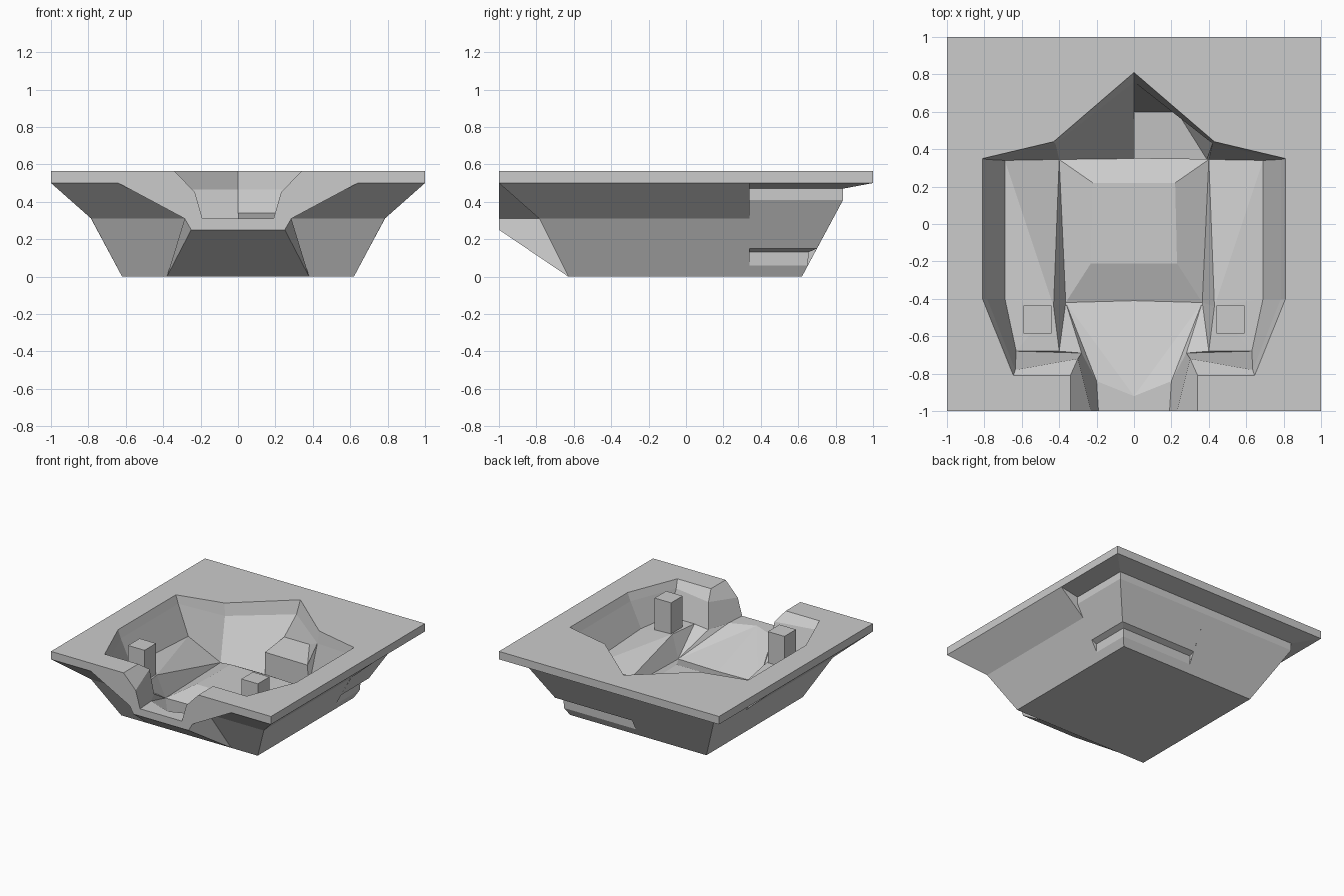
import bpy, bmesh

if "Cube" in bpy.data.objects:
    bpy.data.objects.remove(bpy.data.objects["Cube"])

def shell(name, pts, faces, up, sides=(-1, 1)):
    """Open surface given for the right half and built on the listed sides; up = facing in z."""
    bm = bmesh.new()
    for s in sides:
        v = {k: bm.verts.new((x * s, y, z)) for k, (x, y, z) in pts.items()}
        for f in faces:
            bm.faces.new([v[k] for k in f.split()])
    bmesh.ops.remove_doubles(bm, verts=bm.verts[:], dist=1e-4)
    bmesh.ops.delete(bm, geom=[v for v in bm.verts if not v.link_faces], context='VERTS')
    bmesh.ops.recalc_face_normals(bm, faces=bm.faces[:])
    if sum(f.normal.z * f.calc_area() for f in bm.faces) * up < 0:
        bmesh.ops.reverse_faces(bm, faces=bm.faces[:])
    me = bpy.data.meshes.new(name)
    bm.to_mesh(me)
    bm.free()
    bpy.context.collection.objects.link(bpy.data.objects.new(name, me))

TOP, EDGE, SILL = 0.565, 0.50, 0.31

# Opening outline (right half, back to front), shared by the rim and the basin
outline = [(0, .81), (.43, .44), (.81, .35), (.81, -.40), (.645, -.81), (.34, -.81), (.34, -1)]
opening = {f"o{i}": (x, y, TOP) for i, (x, y) in enumerate(outline)}

# Flat square rim around the opening
rim = dict(opening, a=(0, 1, TOP), b=(1, 1, TOP), c=(1, .35, TOP), d=(1, -.4, TOP), e=(1, -1, TOP))
shell("rim_top", rim, ["a b c o2 o1 o0", "c d o3 o2", "d e o6 o5 o4 o3"], 1)

# Basin: shoulder ring (s), foot ring (f), terraces, channel and raised central mound (p)
basin = dict(opening)
basin.update(
    s0=(0, .76, .465), s1=(.42, .43, .465), s2=(.785, .345, .50), s3=(.785, -.40, .50),
    s4=(.635, -.78, .50), s5=(.30, -.72, .50), s6=(.23, -1, .45),
    f0=(0, .35, .13), f1=(.40, .345, .12), f2=(.69, .34, .26), f3=(.69, -.40, .30),
    f4=(.63, -.68, .31), f5=(.28, -.69, .29), f6=(.19, -1, SILL), f7=(.20, -.84, .31),
    q=(.43, -.44, .31), u=(.40, -.68, .31), l=(.365, -.42, .13), l0=(0, -.41, .13),
    g=(0, -.92, SILL), g0=(0, -1, SILL),
    p1=(.22, .22, .20), p2=(.23, -.21, .20), p0=(0, .22, .20), p3=(0, -.21, .20),
    t0=(0, .60, .34), t1=(.23, .60, .34), h0=(0, .35, .31), h1=(.39, .345, .31))
walls = [f"{a}{i} {a}{i+1} {b}{i+1} {b}{i}" for a, b in ("os", "sf") for i in range(5)
         if (a, i) != ("s", 0)]
walls += ["o5 o6 s6 s5", "s5 s6 f6 f7 f5"]
floor = ["f1 f2 q", "f2 f3 q", "f3 f4 q", "f4 u q", "f4 f5 u",     # side terraces
         "f1 q l", "q u l", "u f5 l",                              # step to the floor
         "f5 f7 l", "f7 f6 g", "f6 g0 g", "f7 g l", "g l0 l",      # entrance channel
         "f0 f1 p1 p0", "f1 l p2 p1", "l l0 p3 p2", "p0 p1 p2 p3"] # mound
shell("basin", basin, walls + floor, 1)
# Alcove at the back: sloping wall on the left, flat shelf on the right
shell("alcove_slope", basin, ["s0 s1 f1 f0"], 1, (-1,))
shell("alcove_shelf", basin, ["s0 s1 t1 t0", "t1 s1 h1", "t0 t1 h1 h0", "h0 h1 f1 f0",
                              "s0 t0 h0 f0", "s1 f1 h1"], 1, (1,))

# Outside: rim edge, overhanging skirt, tapered body and front chin
outer = dict(
    T0=(0, 1, TOP), T1=(1, 1, TOP), T2=(1, -1, TOP), T3=(.34, -1, TOP),
    w1=(.23, -1, .45), w2=(.19, -1, SILL), w3=(0, -1, SILL),
    r0=(0, 1, EDGE), r1=(1, 1, EDGE), r2=(1, .34, EDGE), r3=(1, -1, EDGE), r4=(.64, -1, EDGE),
    j0=(0, .84, .47), j1=(.84, .84, .47), j2=(.84, .34, .47),
    k0=(0, .84, .41), k1=(.84, .84, .41), k2=(.84, .34, .41),
    m1=(.785, .34, SILL), m2=(.785, -.785, SILL), m3=(.285, -.785, SILL),
    n=(.285, -1, SILL), c1=(.25, -1, .25), c0=(0, -1, .25),
    b0=(0, .62, 0), b1=(.62, .62, 0), b5=(.62, .34, 0),
    b2=(.62, -.63, 0), b3=(.38, -.63, 0), b4=(0, -.63, 0))
shell("outer_body", outer, [
    "T0 T1 r1 r0", "T1 T2 r3 r2 r1",                       # rim edge
    "T2 T3 w1 w2 w3 c0 c1 n r4 r3",                        # front face
    "r0 r1 j1 j0", "r1 r2 j2 j1", "j0 j1 k1 k0", "j1 j2 k2 k1", "r2 m1 k2 j2",
    "m1 r2 r3 m2", "m2 r3 r4 m3", "r4 n m3",               # skirt
    "m1 m2 b2 b5", "m2 m3 b3 b2",                          # body
    "n c1 b3 m3", "c1 c0 b4 b3", "b0 b1 b5 b2 b3 b4"], -1) # chin and base

# Rear corners of the body: plain on the left, with a horizontal groove on the right
def corner(name, levels, side):
    pts, faces = {}, []
    for i, (w, z) in enumerate(levels):
        pts.update({f"a{i}": (0, w, z), f"b{i}": (w, w, z), f"c{i}": (w, .34, z)})
        if i:
            faces += [f"{p}{i-1} {q}{i-1} {q}{i} {p}{i}" for p, q in ("ab", "bc")]
    if len(levels) > 2:                                    # close the groove ends
        faces += ["a1 a2 a3", "c1 c2 c3"]
    shell(name, pts, faces, -1, (side,))

corner("left_rear_body", [(.84, .41), (.62, 0)], -1)
corner("right_rear_body", [(.84, .41), (.70, .15), (.655, .13), (.652, .06), (.62, 0)], 1)

# Two square pillars standing on the terraces
for side, label in ((-1, "left"), (1, "right")):
    bpy.ops.mesh.primitive_cube_add(size=1, location=(side * .515, -.51, (TOP + .28) / 2))
    pillar = bpy.context.object
    pillar.name = f"{label}_pillar"
    pillar.scale = (.15, .15, TOP - .28)
